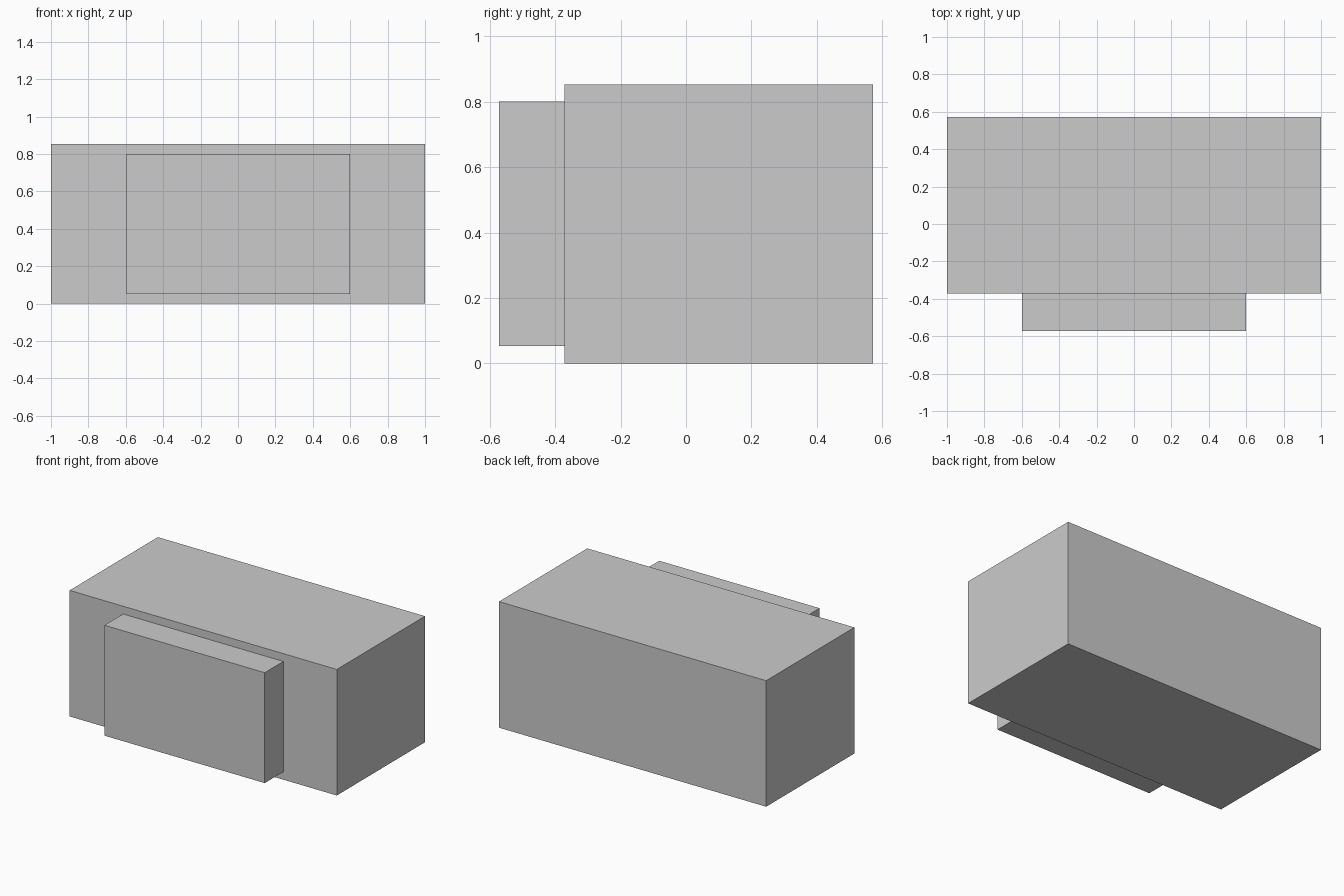
import bpy

if "Cube" in bpy.data.objects:
    bpy.data.objects.remove(bpy.data.objects["Cube"])


def box(name, x, y, z):
    """Axis-aligned box from (min, max) ranges."""
    ranges = (x, y, z)
    bpy.ops.mesh.primitive_cube_add(size=1, location=[(a + b) / 2 for a, b in ranges])
    obj = bpy.context.object
    obj.name = name
    obj.scale = [b - a for a, b in ranges]
    bpy.ops.object.transform_apply(location=False, rotation=False, scale=True)
    return obj


# Main body
box("body", (-1, 1), (-0.372, 0.571), (0, 0.853))

# Raised panel on the front face
box("front_panel", (-0.6, 0.6), (-0.571, -0.372), (0.053, 0.8))
